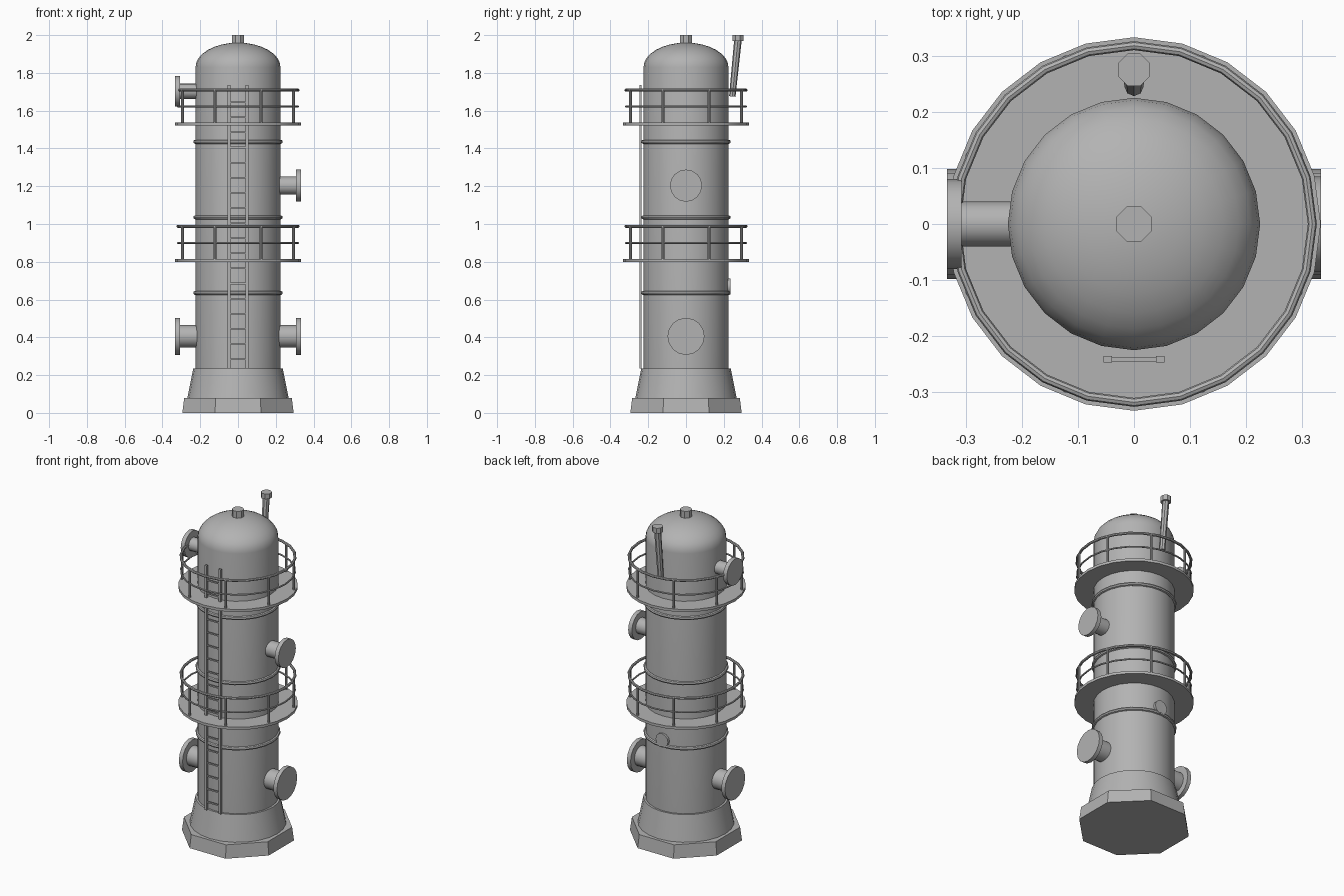
import bpy
import bmesh
import math
from mathutils import Vector

cube = bpy.data.objects.get("Cube")
if cube:
    bpy.data.objects.remove(cube, do_unlink=True)

steel = bpy.data.materials.new("grey steel")
steel.use_nodes = True
colour = (0.45, 0.45, 0.45, 1)
steel.diffuse_color = colour
steel.node_tree.nodes["Principled BSDF"].inputs["Base Color"].default_value = colour


def finish(name):
    ob = bpy.context.object
    ob.name = name
    ob.data.materials.append(steel)
    bpy.ops.object.transform_apply(location=True, rotation=True, scale=True)
    bpy.ops.object.shade_smooth_by_angle(angle=math.radians(32))


def tube(name, start, end, r1, r2=None, sides=24, turn=0):
    """Closed cylinder or cone between two points."""
    a, b = Vector(start), Vector(end)
    bpy.ops.mesh.primitive_cone_add(
        vertices=sides, radius1=r1, radius2=r1 if r2 is None else r2,
        depth=(b - a).length, location=(a + b) / 2)
    ob = bpy.context.object
    ob.rotation_euler = Vector((0, 0, 1)).rotation_difference(b - a).to_euler()
    ob.rotation_euler.z += turn
    finish(name)


def ring(name, z, radius, thickness, sides=24):
    bpy.ops.mesh.primitive_torus_add(
        major_radius=radius, minor_radius=thickness, major_segments=sides,
        minor_segments=8, location=(0, 0, z))
    finish(name)


def box(name, centre, size):
    bpy.ops.mesh.primitive_cube_add(size=1, location=centre)
    bpy.context.object.scale = size
    finish(name)


# Octagonal footing and flared skirt
eighth = math.pi / 8
tube("footing", (0, 0, 0), (0, 0, 0.08), 0.319, 0.308, 8, eighth)
tube("skirt", (0, 0, 0.08), (0, 0, 0.235), 0.268, 0.237)

# Vessel shell with elliptical dome, revolved from a profile
profile = [(0, 0.235), (0.225, 0.235)]
for i in range(9):
    t = i / 8 * math.pi / 2
    profile.append((0.225 * math.cos(t), 1.83 + 0.13 * math.sin(t)))
bm = bmesh.new()
verts = [bm.verts.new((0, r, z)) for r, z in profile]
edges = [bm.edges.new(pair) for pair in zip(verts, verts[1:])]
bmesh.ops.spin(bm, geom=verts + edges, cent=(0, 0, 0), axis=(0, 0, 1),
               angle=2 * math.pi, steps=24)
bmesh.ops.remove_doubles(bm, verts=bm.verts, dist=0.0001)
bmesh.ops.recalc_face_normals(bm, faces=bm.faces)
mesh = bpy.data.meshes.new("vessel")
bm.to_mesh(mesh)
bm.free()
vessel = bpy.data.objects.new("vessel", mesh)
bpy.context.collection.objects.link(vessel)
bpy.ops.object.select_all(action="DESELECT")
bpy.context.view_layer.objects.active = vessel
vessel.select_set(True)
finish("vessel")

# Weld bands
for i, z in enumerate((0.635, 1.035, 1.435)):
    ring(f"band_{i + 1}", z, 0.226, 0.011)

# Walkways with guard rails
for level, z in (("lower", 0.8), ("upper", 1.522)):
    tube(f"{level}_platform", (0, 0, z), (0, 0, z + 0.016), 0.333)
    ring(f"{level}_top_rail", z + 0.187, 0.318, 0.008)
    ring(f"{level}_middle_rail", z + 0.1, 0.318, 0.005)
    for k in range(8):
        a = eighth * (2 * k + 1)
        x, y = 0.318 * math.cos(a), 0.318 * math.sin(a)
        tube(f"{level}_post_{k + 1}", (x, y, z + 0.01), (x, y, z + 0.187), 0.007, sides=8)

# Ladder
for side, x in (("left", 0.047), ("right", -0.047)):
    box(f"ladder_{side}_rail", (x, -0.241, 0.985), (0.015, 0.012, 1.5))
for i in range(18):
    box(f"ladder_rung_{i + 1}", (0, -0.241, 0.285 + 0.08 * i), (0.09, 0.008, 0.008))

# Flanged side nozzles: side, height, pipe radius, flange radius
for name, s, z, pipe, flange in (
        ("lower_left", 1, 0.405, 0.06, 0.098), ("lower_right", -1, 0.405, 0.06, 0.098),
        ("middle_left", 1, 1.203, 0.048, 0.085), ("upper_right", -1, 1.703, 0.04, 0.08)):
    tube(f"{name}_nozzle", (s * 0.2, 0, z), (s * 0.31, 0, z), pipe, sides=16)
    tube(f"{name}_flange", (s * 0.308, 0, z), (s * 0.333, 0, z), flange, sides=16)

# Back inspection cover
tube("back_cover", (0, 0.2, 0.67), (0, 0.235, 0.67), 0.042, sides=12)

# Top outlet and leaning vent pipe with cap
tube("top_outlet", (0, 0, 1.94), (0, 0, 2), 0.034, sides=8, turn=eighth)
tube("vent_pipe", (0, 0.245, 1.675), (0, 0.275, 1.975), 0.017, 0.02, 8)
tube("vent_cap", (0, 0.275, 1.968), (0, 0.275, 2), 0.031, sides=8, turn=eighth)
